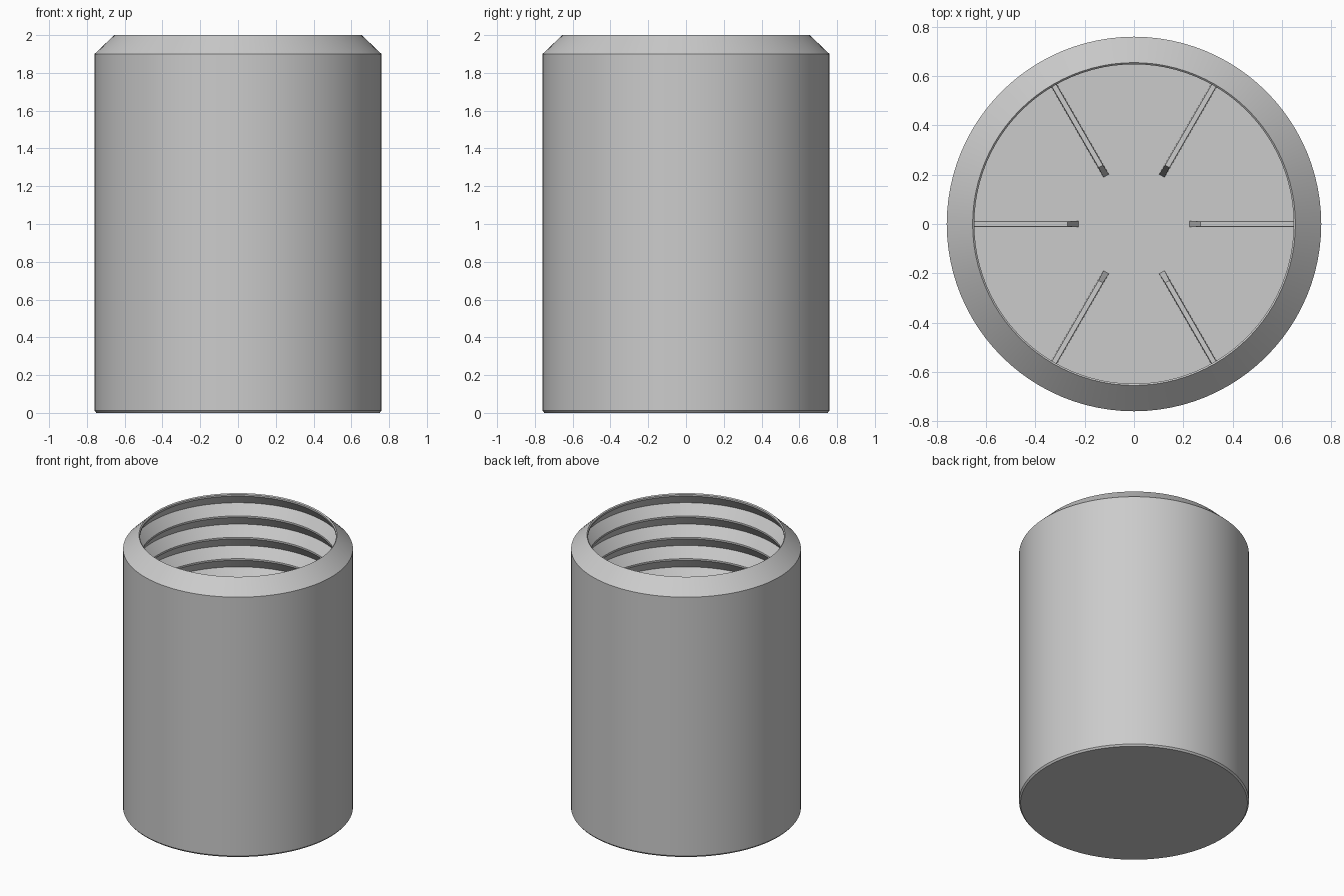
import bpy, bmesh, math

cube = bpy.data.objects.get("Cube")
if cube:
    bpy.data.objects.remove(cube, do_unlink=True)

grey = bpy.data.materials.new("light grey")
grey.use_nodes = True
COLOUR = (0.6, 0.6, 0.6, 1)
grey.diffuse_color = COLOUR
grey.node_tree.nodes["Principled BSDF"].inputs["Base Color"].default_value = COLOUR

SEGMENTS = 96
FLOOR = 0.1
CREST, ROOT = 0.648, 0.7       # thread radii
PITCH, LAND = 0.156, 0.012     # thread spacing and flat crest


def add_object(name, bm):
    bmesh.ops.recalc_face_normals(bm, faces=bm.faces)
    mesh = bpy.data.meshes.new(name)
    bm.to_mesh(mesh)
    bm.free()
    mesh.materials.append(grey)
    ob = bpy.data.objects.new(name, mesh)
    bpy.context.collection.objects.link(ob)
    return ob


def lathe(name, profile):
    bm = bmesh.new()
    rings = []
    for r, z in profile:
        if r == 0:
            rings.append([bm.verts.new((0, 0, z))] * SEGMENTS)
        else:
            rings.append([bm.verts.new((r * math.cos(a), r * math.sin(a), z))
                          for a in (2 * math.pi * i / SEGMENTS for i in range(SEGMENTS))])
    for low, high in zip(rings, rings[1:]):
        for i in range(SEGMENTS):
            j = (i + 1) % SEGMENTS
            bm.faces.new(dict.fromkeys((low[i], low[j], high[j], high[i])))
    return add_object(name, bm)


# Cup: outside, chamfered rim, then the ring grooves down to the floor
profile = [(0, 0), (0.75, 0), (0.76, 0.012), (0.76, 1.9), (0.655, 2), (CREST, 1.993)]
z = 1.993
flank = (PITCH - LAND) / 2
while z - PITCH > 1.0:
    profile += [(CREST, z - LAND), (ROOT, z - LAND - flank), (CREST, z - PITCH)]
    z -= PITCH
profile += [(CREST, FLOOR), (0, FLOOR)]
cup = lathe("threaded_cup", profile)
bpy.ops.object.select_all(action="DESELECT")
cup.select_set(True)
bpy.context.view_layer.objects.active = cup
bpy.ops.object.shade_smooth_by_angle(angle=math.radians(25))

# Six radial ribs on the floor, with sloping inner ends
bm = bmesh.new()
for k in range(6):
    a = k * math.pi / 3
    c, s = math.cos(a), math.sin(a)

    def corner(r, half, height):
        return bm.verts.new((r * c - half * s, r * s + half * c, FLOOR + height))

    low = [corner(r, w, -0.02) for r, w in ((0.22, 0.013), (0.67, 0.013), (0.67, -0.013), (0.22, -0.013))]
    top = [corner(r, w, 0.15) for r, w in ((0.27, 0.01), (0.67, 0.01), (0.67, -0.01), (0.27, -0.01))]
    bm.faces.new(low)
    bm.faces.new(top)
    for i in range(4):
        j = (i + 1) % 4
        bm.faces.new((low[i], low[j], top[j], top[i]))
add_object("floor_ribs", bm)
